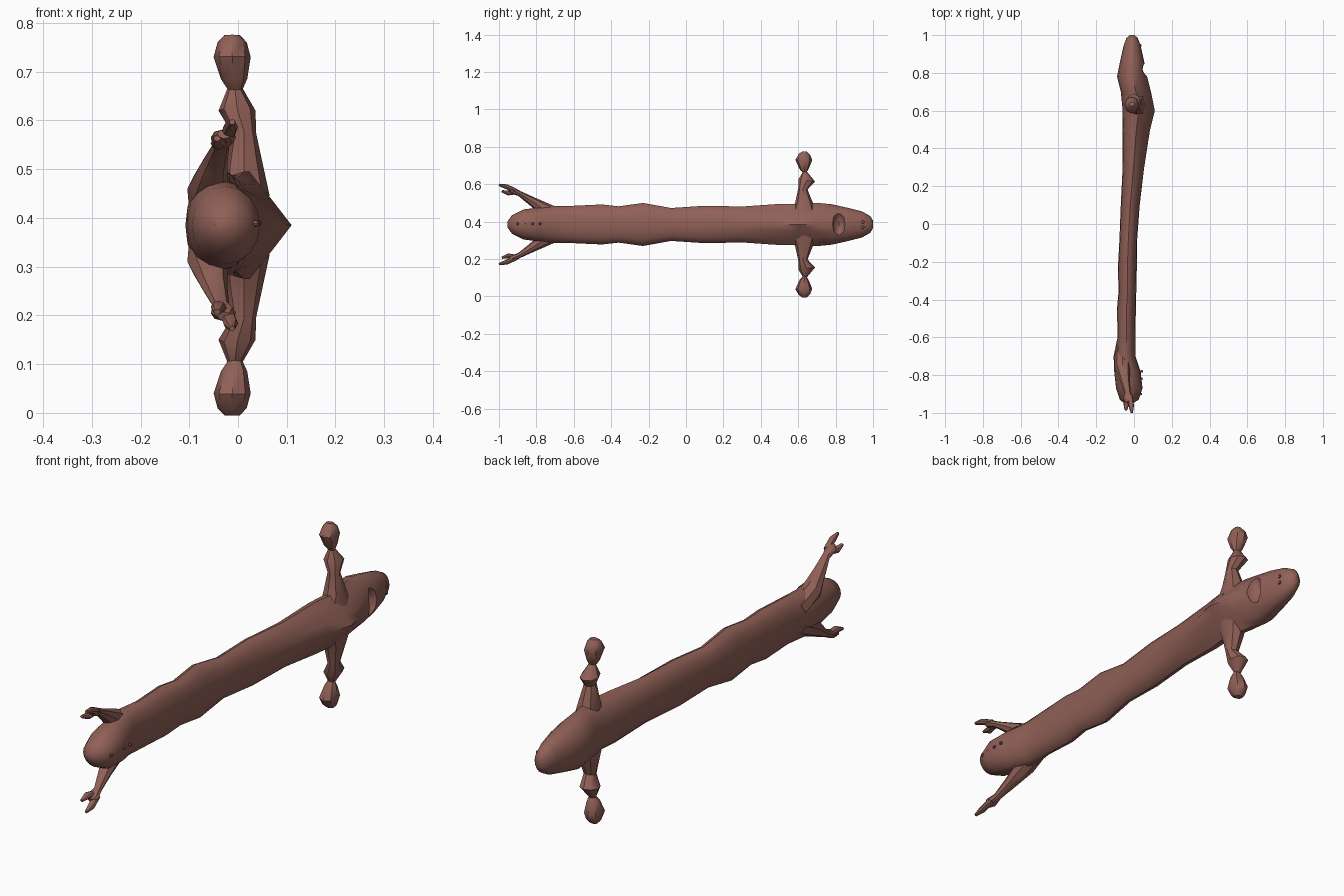
import bpy, bmesh
from math import cos, sin, tau, radians
from mathutils import Vector

if "Cube" in bpy.data.objects:
    bpy.data.objects.remove(bpy.data.objects["Cube"])

MID = 0.385  # height of the symmetry plane


def material(name, rgb):
    mat = bpy.data.materials.new(name)
    mat.use_nodes = True
    mat.diffuse_color = (*rgb, 1)
    shader = mat.node_tree.nodes["Principled BSDF"]
    shader.inputs["Base Color"].default_value = (*rgb, 1)
    shader.inputs["Roughness"].default_value = 0.9
    return mat


skin = material("reddish brown skin", (0.28, 0.118, 0.095))


def finish(bm, name):
    bmesh.ops.recalc_face_normals(bm, faces=bm.faces)
    mesh = bpy.data.meshes.new(name)
    bm.to_mesh(mesh)
    bm.free()
    mesh.materials.append(skin)
    obj = bpy.data.objects.new(name, mesh)
    bpy.context.collection.objects.link(obj)
    return obj


def smooth(obj, angle=40):
    bpy.ops.object.select_all(action="DESELECT")
    obj.select_set(True)
    bpy.context.view_layer.objects.active = obj
    bpy.ops.object.shade_smooth_by_angle(angle=radians(angle))


def loft(name, sections, sides):
    """Skin elliptical rings (x, y, height above MID, half width, half depth, pinch)."""
    bm = bmesh.new()
    centres = [Vector((s[0], s[1], s[2] + MID)) for s in sections]
    rings = []
    for i, s in enumerate(sections):
        along = centres[min(i + 1, len(centres) - 1)] - centres[max(i - 1, 0)]
        along.x = 0
        across = along.normalized().cross(Vector((1, 0, 0)))
        pinch = s[5] if len(s) > 5 else 0
        ring = []
        for k in range(sides):
            c, d = cos(tau * k / sides), sin(tau * k / sides)
            if c > 0:  # sharpen the section into a ridge on the belly side
                scale = 1 - pinch + pinch / (abs(c) + abs(d))
                c, d = c * scale, d * scale
            offset = Vector((c * s[3], 0, 0)) + across * (d * s[4])
            ring.append(bm.verts.new(centres[i] + offset))
        rings.append(ring)
    for a, b in zip(rings, rings[1:]):
        for k in range(sides):
            n = (k + 1) % sides
            bm.faces.new((a[k], a[n], b[n], b[k]))
    bm.faces.new(rings[0])
    bm.faces.new(rings[-1])
    return finish(bm, name)


def ball(name, centre, size, segments=8):
    bm = bmesh.new()
    bmesh.ops.create_uvsphere(bm, u_segments=segments, v_segments=segments // 2, radius=1)
    bmesh.ops.scale(bm, vec=size, verts=bm.verts)
    bmesh.ops.translate(bm, vec=centre, verts=bm.verts)
    return finish(bm, name)


# Long body: y, x centre, half width, half height, ridge pinch
body_rings = [
    (-0.955, -0.03, 0.015, 0.015, 0), (-0.93, -0.025, 0.05, 0.05, 0),
    (-0.87, -0.025, 0.07, 0.08, 0), (-0.78, -0.035, 0.07, 0.092, 0),
    (-0.7, -0.05, 0.058, 0.1, 0), (-0.6, -0.04, 0.047, 0.1, 0),
    (-0.45, -0.04, 0.05, 0.107, 0), (-0.36, -0.035, 0.047, 0.097, 0),
    (-0.23, -0.035, 0.05, 0.115, 0), (-0.08, -0.03, 0.047, 0.088, 0),
    (0.1, -0.02, 0.05, 0.1, 0), (0.3, -0.003, 0.057, 0.096, 0.3),
    (0.5, 0.012, 0.073, 0.11, 0.7), (0.6, 0.025, 0.085, 0.11, 1),
    (0.7, 0.01, 0.08, 0.116, 0.7), (0.78, -0.01, 0.08, 0.108, 0.2),
    (0.86, -0.01, 0.064, 0.09, 0), (0.94, -0.01, 0.046, 0.07, 0),
    (0.985, -0.01, 0.03, 0.045, 0), (1.0, -0.01, 0.012, 0.02, 0),
]
body = loft("body", [(x, y, 0, w, h, p) for y, x, w, h, p in body_rings], 16)

# Mouth slit hollowed out of the head
cutter = ball("mouth_cutter", (0.075, 0.818, MID + 0.003), (0.055, 0.036, 0.07), 12)
cutter.hide_render = True
cutter.hide_viewport = False
cut = body.modifiers.new("mouth", "BOOLEAN")
cut.object = cutter
cut.operation = "DIFFERENCE"
cut.solver = "EXACT"
bpy.context.view_layer.objects.active = body
bpy.ops.object.modifier_apply(modifier=cut.name)
bpy.data.objects.remove(cutter)
smooth(body)

# Beaded arm: height, y, x, half width, half depth
arm = [
    (0.06, 0.63, 0.015, 0.05, 0.07), (0.12, 0.63, 0.012, 0.04, 0.046),
    (0.19, 0.625, 0.012, 0.025, 0.025), (0.235, 0.645, -0.002, 0.038, 0.045),
    (0.28, 0.635, -0.006, 0.016, 0.012), (0.3, 0.632, -0.008, 0.027, 0.026),
    (0.345, 0.63, -0.012, 0.038, 0.045), (0.375, 0.634, -0.012, 0.03, 0.03),
    (0.39, 0.635, -0.012, 0.016, 0.012),
]
# Leg and its two toes: x, y, height, half width, half depth
leg = [
    (-0.06, -0.66, 0.03, 0.04, 0.045), (-0.062, -0.75, 0.075, 0.042, 0.04),
    (-0.05, -0.82, 0.122, 0.028, 0.025), (-0.035, -0.89, 0.165, 0.017, 0.014),
    (-0.03, -0.925, 0.18, 0.026, 0.018), (-0.028, -0.945, 0.187, 0.014, 0.01),
]
long_toe = [
    (-0.022, -0.91, 0.18, 0.014, 0.012), (-0.015, -0.96, 0.202, 0.015, 0.013),
    (-0.012, -1.0, 0.212, 0.006, 0.006),
]
short_toe = [
    (-0.035, -0.91, 0.173, 0.014, 0.012), (-0.04, -0.95, 0.168, 0.016, 0.013),
    (-0.043, -0.985, 0.178, 0.007, 0.006),
]
for side, s in (("upper", 1), ("lower", -1)):
    limbs = {
        "arm": [(x, y, z, w, d) for z, y, x, w, d in arm],
        "leg": leg, "long_toe": long_toe, "short_toe": short_toe,
    }
    for part, path in limbs.items():
        mirrored = [(x, y, z * s, w, d) for x, y, z, w, d in path]
        smooth(loft(f"{side}_{part}", mirrored, 8))
    # Small eye bump near the tip of the head
    smooth(ball(f"{side}_eye", (0.034, 0.945, MID + 0.014 * s), (0.006, 0.009, 0.009)))

# Row of tiny warts on the rounded end
for i in range(4):
    smooth(ball(f"wart_{i + 1}", (0.035 + 0.002 * i, -0.9 + 0.04 * i, MID + 0.004), (0.008, 0.007, 0.007)))
